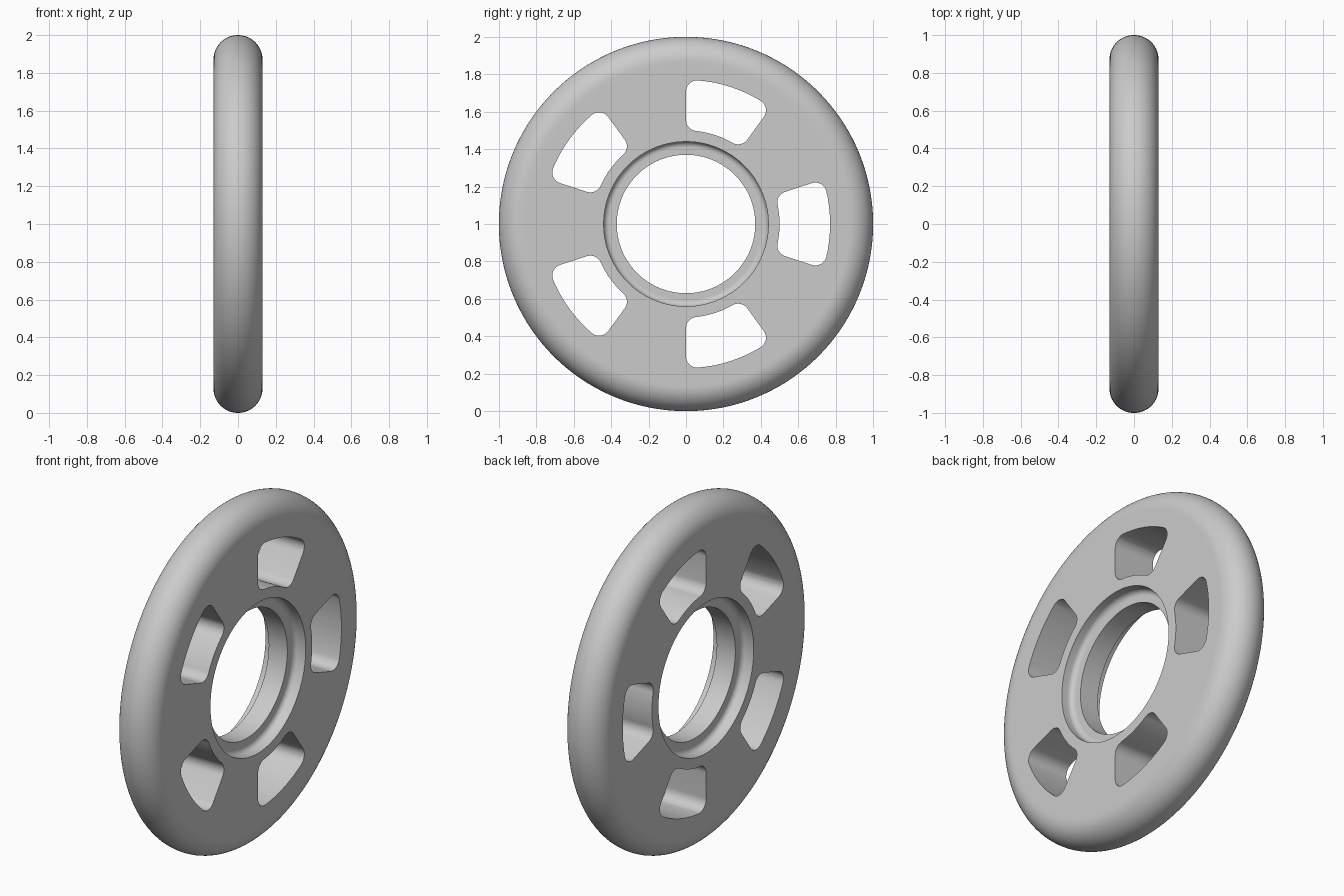
import bpy, bmesh
from math import sin, cos, asin, pi, radians
from mathutils import Matrix, Vector

cube = bpy.data.objects.get("Cube")
if cube:
    bpy.data.objects.remove(cube, do_unlink=True)

HALF_WIDTH = 0.13
RIM_CENTRE = 0.87
HOLES = 5


def arc(cx, cy, r, a0, a1, n):
    """Points on a circle arc, both ends included."""
    return [(cx + r * cos(a0 + (a1 - a0) * i / n),
             cy + r * sin(a0 + (a1 - a0) * i / n)) for i in range(n + 1)]


def make_object(name, bm):
    bmesh.ops.recalc_face_normals(bm, faces=bm.faces)
    mesh = bpy.data.meshes.new(name)
    bm.to_mesh(mesh)
    bm.free()
    obj = bpy.data.objects.new(name, mesh)
    bpy.context.collection.objects.link(obj)
    obj.location.z = 1
    return obj


grey = bpy.data.materials.new("light grey")
grey.use_nodes = True
colour = (0.6, 0.6, 0.6, 1)
grey.diffuse_color = colour
grey.node_tree.nodes["Principled BSDF"].inputs["Base Color"].default_value = colour

# Wheel cross-section as (x, radius): bore shelf, coved recess, flat side, round rim
side = [(0.06, 0.37), (0.06, 0.405)]
side += arc(0.09, 0.41, 0.03, pi, pi / 2, 6)
side += [(HALF_WIDTH, 0.44), (HALF_WIDTH, 0.46), (HALF_WIDTH, 0.85)]
rim = arc(0, RIM_CENTRE, HALF_WIDTH, 0, pi, 32)
profile = side + rim + [(-x, r) for x, r in reversed(side)]

# Wheel turned around the x axis
bm = bmesh.new()
verts = [bm.verts.new((x, 0, r)) for x, r in profile]
edges = [bm.edges.new((v, verts[(i + 1) % len(verts)])) for i, v in enumerate(verts)]
bmesh.ops.spin(bm, geom=verts + edges, cent=(0, 0, 0), axis=(1, 0, 0),
               angle=2 * pi, steps=160, use_merge=True)
bmesh.ops.remove_doubles(bm, verts=bm.verts, dist=1e-5)
wheel = make_object("wheel", bm)
wheel.data.materials.append(grey)

# Outline of one opening: a ring sector with rounded corners
INNER, OUTER, FILLET, SPREAD = 0.50, 0.77, 0.06, radians(18)
ro, ri = OUTER - FILLET, INNER + FILLET
ao = SPREAD - asin(FILLET / ro)
ai = SPREAD - asin(FILLET / ri)
corner_out = arc(ro * cos(ao), ro * sin(ao), FILLET, ao, SPREAD + pi / 2, 8)
corner_in = arc(ri * cos(ai), ri * sin(ai), FILLET, SPREAD + pi / 2, ai + pi, 8)
upper = corner_out + corner_in
outline = upper + arc(0, 0, INNER, ai, -ai, 10)[1:-1]
outline += [(y, -z) for y, z in reversed(upper)]
outline += arc(0, 0, OUTER, -ao, ao, 10)[1:-1]

# Cutters for all openings
bm = bmesh.new()
for k in range(HOLES):
    turn = Matrix.Rotation(2 * pi * k / HOLES, 4, 'X')
    face = bm.faces.new([bm.verts.new(turn @ Vector((-0.3, y, z))) for y, z in outline])
    out = bmesh.ops.extrude_face_region(bm, geom=[face], use_keep_orig=True)
    moved = [g for g in out["geom"] if isinstance(g, bmesh.types.BMVert)]
    bmesh.ops.translate(bm, verts=moved, vec=(0.6, 0, 0))
cutter = make_object("opening_cutter", bm)
cutter.data.materials.append(grey)
cutter.hide_render = True

# Cut the openings and keep the result
cut = wheel.modifiers.new("openings", 'BOOLEAN')
cut.operation = 'DIFFERENCE'
cut.solver = 'EXACT'
cut.object = cutter
bpy.ops.object.select_all(action='DESELECT')
wheel.select_set(True)
bpy.context.view_layer.objects.active = wheel
bpy.ops.object.modifier_apply(modifier=cut.name)
bpy.data.objects.remove(cutter, do_unlink=True)

bpy.ops.object.shade_smooth_by_angle(angle=radians(35))
